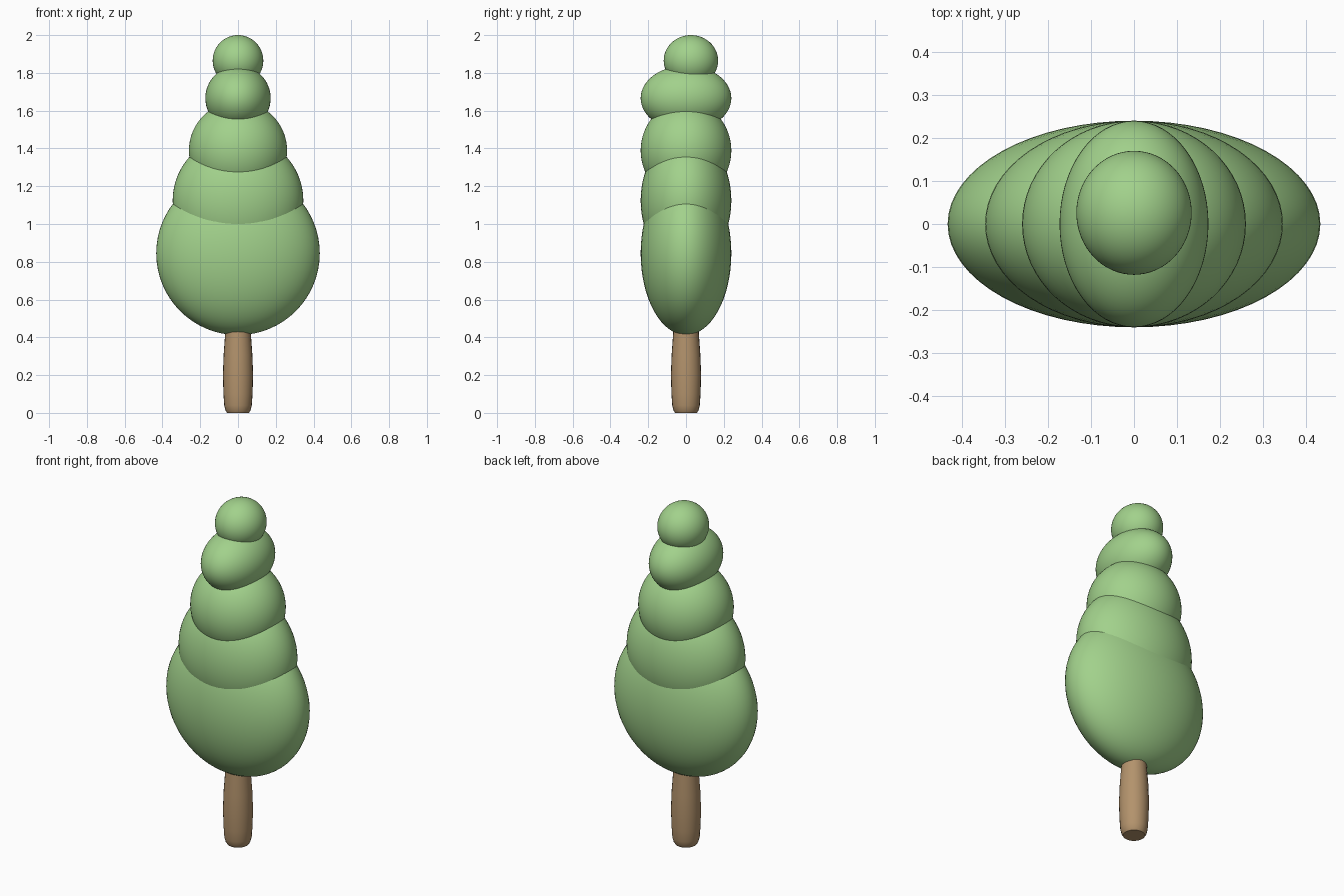
import bpy
import bmesh
from math import cos, sin, pi, radians

cube = bpy.data.objects.get("Cube")
if cube:
    bpy.data.objects.remove(cube, do_unlink=True)


def make_material(name, rgb):
    mat = bpy.data.materials.new(name)
    mat.use_nodes = True
    colour = (*rgb, 1.0)
    mat.diffuse_color = colour
    mat.node_tree.nodes["Principled BSDF"].inputs["Base Color"].default_value = colour
    return mat


def add_object(name, bm, mat, angle):
    mesh = bpy.data.meshes.new(name)
    bm.to_mesh(mesh)
    bm.free()
    mesh.materials.append(mat)
    obj = bpy.data.objects.new(name, mesh)
    bpy.context.collection.objects.link(obj)
    bpy.ops.object.select_all(action="DESELECT")
    obj.select_set(True)
    bpy.context.view_layer.objects.active = obj
    bpy.ops.object.shade_smooth_by_angle(angle=radians(angle))
    return obj


def foliage(name, centre, radii, mat):
    bm = bmesh.new()
    bmesh.ops.create_uvsphere(bm, u_segments=64, v_segments=32, radius=1.0)
    bmesh.ops.scale(bm, vec=radii, verts=bm.verts)
    bmesh.ops.translate(bm, vec=centre, verts=bm.verts)
    add_object(name, bm, mat, 60)


def trunk(name, profile, sides, mat):
    bm = bmesh.new()
    rings = []
    for radius, z in profile:
        rings.append([bm.verts.new((radius * cos(2 * pi * i / sides),
                                    radius * sin(2 * pi * i / sides), z))
                      for i in range(sides)])
    for low, high in zip(rings, rings[1:]):
        for i in range(sides):
            j = (i + 1) % sides
            bm.faces.new((low[i], low[j], high[j], high[i]))
    bm.faces.new(rings[0][::-1])
    bm.faces.new(rings[-1])
    add_object(name, bm, mat, 30)


leaf_green = make_material("leaf green", (0.36, 0.64, 0.26))
bark_brown = make_material("bark brown", (0.45, 0.29, 0.15))

# Trunk with a rounded foot and a slight taper at the top
trunk("trunk", [(0.058, 0.0), (0.066, 0.012), (0.073, 0.04), (0.077, 0.1),
                (0.08, 0.2), (0.076, 0.31), (0.068, 0.42), (0.066, 0.46)],
      24, bark_brown)

# Stacked foliage, narrowing in width but keeping the same depth
tiers = [("lowest", 0.845, 0.433), ("lower", 1.124, 0.346),
         ("middle", 1.389, 0.26), ("upper", 1.666, 0.173)]
for label, z, radius in tiers:
    foliage(label + "_foliage", (0, 0, z), (radius, 0.24, radius), leaf_green)

# Round tip, set slightly back
foliage("top_foliage", (0, 0.026, 1.865), (0.134, 0.144, 0.135), leaf_green)
